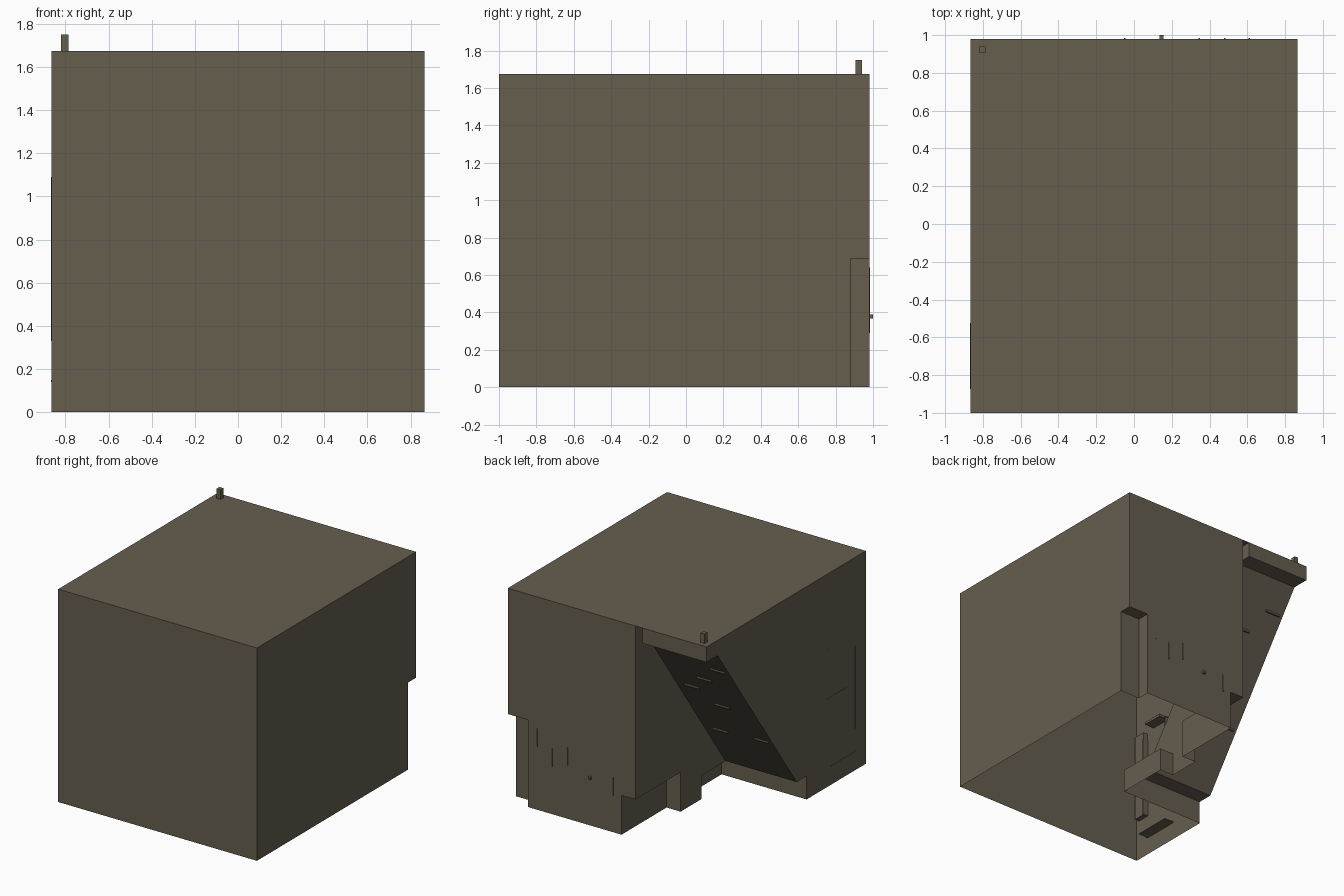
import bpy, bmesh

if "Cube" in bpy.data.objects:
    bpy.data.objects.remove(bpy.data.objects["Cube"])

mat = bpy.data.materials.new("dull brown")
mat.diffuse_color = (0.132, 0.112, 0.078, 1)
mat.use_nodes = True
mat.node_tree.nodes["Principled BSDF"].inputs["Base Color"].default_value = mat.diffuse_color

X, YF, YB, H = 0.865, -1.0, 0.98, 1.675      # room half width, front, back, height
XS, XL = -0.247, -0.125                      # stair side wall, low inner wall
YN, XN, ZN = 0.88, 0.69, 0.685               # back corner notch
YL, Y0, Y1 = -0.264, -0.14, 0.843            # low wall, slope start and end
ZL, ZM, ZS = 0.185, 0.31, 1.555              # low ledge, mid ledge, landing underside
XG = -0.306                                  # landing edge beside the small gap


def finish(name, bm):
    me = bpy.data.meshes.new(name)
    bm.to_mesh(me)
    bm.free()
    me.materials.append(mat)
    ob = bpy.data.objects.new(name, me)
    bpy.context.collection.objects.link(ob)


def sheet(name, axis, value, pts):
    """Flat panel on one axis plane; pts use the two remaining axes in order."""
    bm = bmesh.new()
    vs = []
    for p in pts:
        co = list(p)
        co.insert(axis, value)
        vs.append(bm.verts.new(co))
    bm.faces.new(vs)
    finish(name, bm)


def rect(name, axis, value, a0, a1, b0, b1):
    sheet(name, axis, value, [(a0, b0), (a1, b0), (a1, b1), (a0, b1)])


def box(name, x0, x1, y0, y1, z0, z1):
    bm = bmesh.new()
    bmesh.ops.create_cube(bm, size=1)
    for v in bm.verts:
        v.co = ((x0 + x1) / 2 + v.co.x * (x1 - x0),
                (y0 + y1) / 2 + v.co.y * (y1 - y0),
                (z0 + z1) / 2 + v.co.z * (z1 - z0))
    finish(name, bm)


# main shell, open underneath
rect("front_wall", 1, YF, -X, X, 0, H)
rect("ceiling", 2, H, -X, X, YF, YB)
sheet("right_wall", 0, X, [(YF, 0), (YN, 0), (YN, ZN), (YB, ZN), (YB, H), (YF, H)])
sheet("left_wall", 0, -X, [(YF, 0), (YL, 0), (YL, ZL), (Y0, ZL), (Y1, ZS),
                           (YB, ZS), (YB, H), (YF, H)])
sheet("back_wall", 1, YB, [(X, H), (X, ZN), (XN, ZN), (XN, 0), (XL, 0), (XL, ZM),
                           (XS, ZM), (XS, H)])

# notch in the back right corner
rect("notch_back", 1, YN, XN, X, 0, ZN)
rect("notch_side", 0, XN, YN, YB, 0, ZN)
rect("notch_top", 2, ZN, XN, X, YN, YB)

# wall below the stairs with its bump
sheet("stair_side_wall", 0, XS, [(Y0, ZL), (0.16, ZL), (0.16, 0), (0.42, 0), (0.42, ZM),
                                 (YB, ZM), (YB, H), (Y1, H), (Y1, ZS)])
rect("inner_wall_back", 0, XL, 0.42, YB, 0, ZM)
rect("inner_ledge_back", 2, ZM, XS, XL, 0.42, YB)
rect("bump_back", 1, 0.42, XS, XL, 0, ZM)
rect("bump_front", 1, 0.16, XS, XL, 0, ZL)
rect("inner_wall_front", 0, XL, YL, 0.16, 0, ZL)
rect("inner_ledge_front", 2, ZL, XS, XL, Y0, 0.16)
rect("low_wall", 1, YL, -X, XL, 0, ZL)
rect("low_ledge", 2, ZL, -X, XL, YL, Y0)

# sloping underside of the stairs
bm = bmesh.new()
bm.faces.new([bm.verts.new(c) for c in
              ((-X, Y0, ZL), (XS, Y0, ZL), (XS, Y1, ZS), (-X, Y1, ZS))])
finish("stair_underside", bm)

# landing and the small gap beside it
rect("landing_back", 1, YB, -X, XG, ZS, H)
rect("landing_underside", 2, ZS, -X, XG, Y1, YB)
rect("landing_side", 0, XG, Y1, YB, ZS, H)
rect("gap_back", 1, Y1, XG, XS, ZS, H)

# post standing out of the top
box("banister_post", -0.82, -0.785, 0.905, 0.94, H - 0.02, 1.75)

# tread edges showing through the slope
for x, y in ((-0.77, 0.70), (-0.57, 0.584), (-0.394, 0.484), (-0.58, 0.377),
             (-0.40, 0.142), (-0.77, 0.161)):
    z = ZL + (y - Y0) * (ZS - ZL) / (Y1 - Y0)
    box("tread_edge", x - 0.065, x + 0.065, y - 0.02, y + 0.008, z - 0.008, z + 0.008)

# strips and knob showing through the back wall
for x, z0, z1 in ((0.61, 0.50, 0.64), (0.48, 0.375, 0.515), (0.345, 0.42, 0.56),
                  (-0.05, 0.29, 0.435)):
    box("back_strip", x - 0.004, x + 0.004, YB - 0.03, YB + 0.005, z0, z1)
box("door_knob", 0.135, 0.155, YB - 0.03, 1.0, 0.368, 0.388)

# cupboard edges and shelves on the left wall
for y, z0, z1 in ((-0.527, 0.82, 1.09), (-0.527, 0.69, 0.77), (-0.614, 0.83, 1.06),
                  (-0.87, 0.33, 0.98)):
    box("cupboard_edge", -X - 0.002, -X + 0.05, y - 0.003, y + 0.003, z0, z1)
for y0, y1, z in ((-0.87, -0.57, 0.145), (-0.763, -0.527, 0.69)):
    box("shelf", -X - 0.002, -X + 0.085, y0, y1, z - 0.004, z + 0.004)
box("upper_shelf", -X + 0.002, -X + 0.085, -0.80, -0.63, 1.06, 1.08)
box("corner_post", -X + 0.002, -X + 0.04, -0.97, -0.87, 0.33, 1.04)
